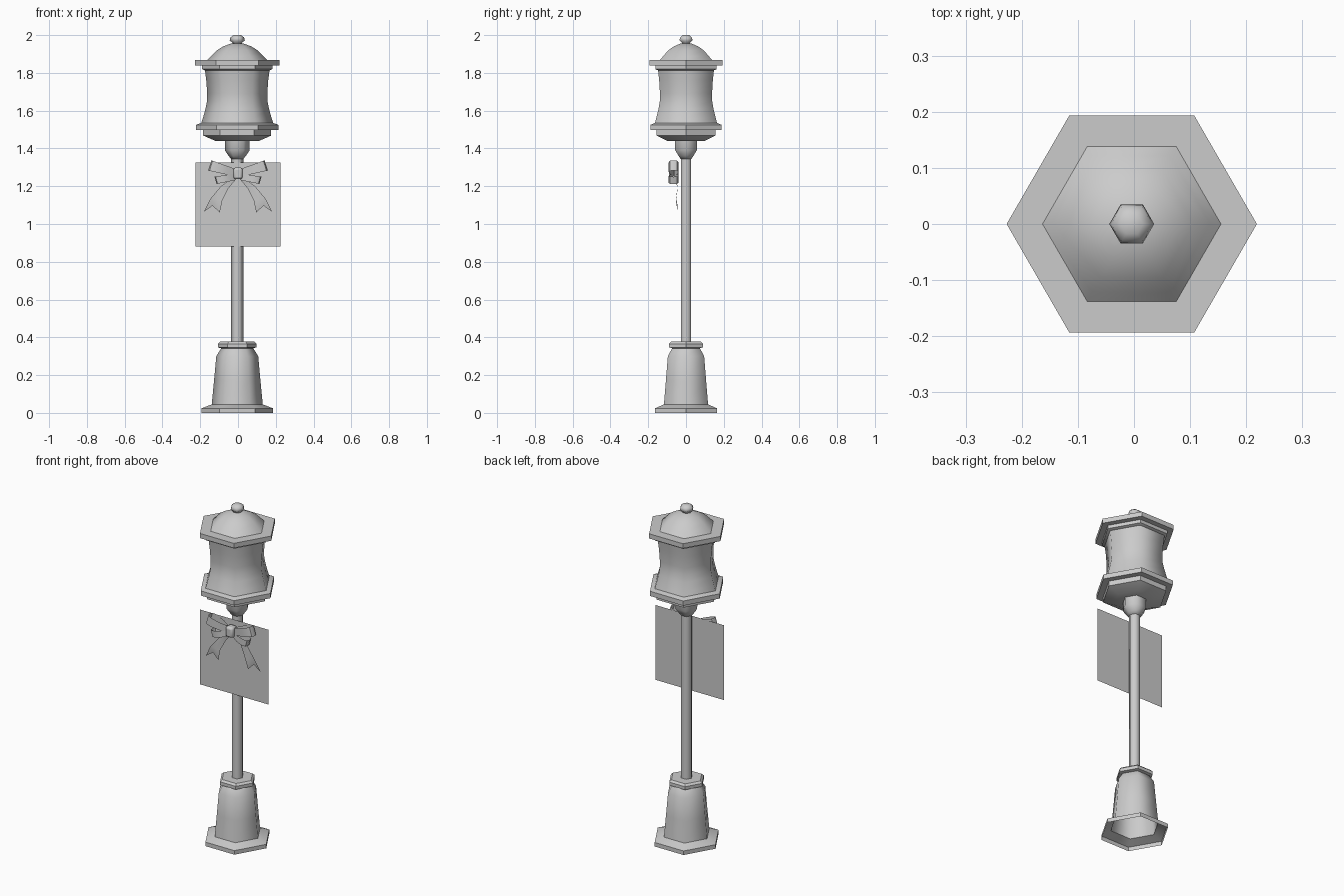
import bpy, math

cube = bpy.data.objects.get("Cube")
if cube:
    bpy.data.objects.remove(cube)

GREY = (0.6, 0.6, 0.6, 1)
mat = bpy.data.materials.new("plain_grey")
mat.use_nodes = True
mat.diffuse_color = GREY
mat.node_tree.nodes["Principled BSDF"].inputs["Base Color"].default_value = GREY
AXIS_X = -0.004


def make(name, verts, faces, angle):
    mesh = bpy.data.meshes.new(name)
    mesh.from_pydata(verts, [], faces)
    mesh.materials.append(mat)
    obj = bpy.data.objects.new(name, mesh)
    bpy.context.collection.objects.link(obj)
    bpy.ops.object.select_all(action="DESELECT")
    obj.select_set(True)
    bpy.context.view_layer.objects.active = obj
    bpy.ops.object.shade_smooth_by_angle(angle=math.radians(angle))
    return obj


def turned(name, profile, angle=30, bottom=True, top=True):
    """Six-sided lathe of (radius, height) pairs."""
    n = 6
    verts = [(AXIS_X + r * math.cos(i * math.tau / n), r * math.sin(i * math.tau / n), z)
             for r, z in profile for i in range(n)]
    faces = [(k * n + i, k * n + (i + 1) % n, (k + 1) * n + (i + 1) % n, (k + 1) * n + i)
             for k in range(len(profile) - 1) for i in range(n)]
    if bottom:
        faces.append(tuple(reversed(range(n))))
    if top:
        faces.append(tuple(range(len(verts) - n, len(verts))))
    return make(name, verts, faces, angle)


def strip(name, rows, side):
    """Ribbon made of rows of points, mirrored by side."""
    w = len(rows[0])
    verts = [(side * x, y, z) for row in rows for x, y, z in row]
    faces = [(k * w + i, k * w + i + 1, (k + 1) * w + i + 1, (k + 1) * w + i)
             for k in range(len(rows) - 1) for i in range(w - 1)]
    return make(name, verts, faces, 50)


def mix(a, b, t):
    return a + (b - a) * t


# Hollow pedestal
turned("base_plate", [(0.19, 0), (0.19, 0.024), (0.135, 0.045)], bottom=False, top=False)
turned("pedestal", [(0.135, 0.045), (0.123, 0.17), (0.111, 0.3), (0.085, 0.342)], 65, False, False)
turned("pedestal_collar", [(0.085, 0.342), (0.103, 0.347), (0.103, 0.366), (0.09, 0.377)])

# Post and neck
turned("post", [(0.032, 0.37), (0.032, 1.38)], 65)
turned("neck", [(0.033, 1.345), (0.045, 1.36), (0.066, 1.39), (0.066, 1.44), (0.07, 1.46)], 65)

# Lantern
turned("lantern_underside", [(0.115, 1.44), (0.18, 1.468), (0.18, 1.5)])
turned("lantern_lower_plate", [(0.218, 1.497), (0.218, 1.525), (0.19, 1.535)])
turned("lantern_body", [(0.19, 1.535), (0.182, 1.56), (0.168, 1.61), (0.16, 1.65), (0.159, 1.69),
                        (0.164, 1.76), (0.171, 1.815)], 65)
turned("lantern_upper_step", [(0.163, 1.81), (0.187, 1.82), (0.187, 1.845)])
turned("roof_plate", [(0.223, 1.84), (0.223, 1.868)])
turned("roof_dome", [(0.16, 1.867), (0.14, 1.888), (0.11, 1.918), (0.075, 1.94), (0.035, 1.955)], 65)
turned("finial", [(0.022, 1.95), (0.026, 1.96), (0.04, 1.972), (0.036, 1.988), (0.02, 2.0)], 65)

# Square sign panel
make("sign_panel", [(-0.225, -0.035, 0.88), (0.225, -0.035, 0.88),
                    (0.225, -0.035, 1.325), (-0.225, -0.035, 1.325)], [(0, 1, 2, 3)], 30)

# Bow: teardrop loops as (distance outward, depth)
LOOP = [(0, -0.063), (0.35, -0.083), (0.75, -0.092), (0.95, -0.085), (1, -0.067),
        (0.95, -0.047), (0.75, -0.039), (0.35, -0.046), (0, -0.063)]


def loop(name, inner, outer, side):
    rows = [[(mix(a[0], b[0], t), y, mix(a[1], b[1], t)) for a, b in zip(inner, outer)]
            for t, y in LOOP]
    strip(name, rows, side)


TAIL_LEFT = [(0.03, 1.245), (0.09, 1.2), (0.145, 1.135), (0.18, 1.065)]
TAIL_RIGHT = [(0.008, 1.24), (0.05, 1.19), (0.083, 1.125), (0.097, 1.06)]
TAIL_DEPTH = [-0.058, -0.044, -0.053, -0.044]
for side, label in ((1, "left"), (-1, "right")):
    loop(f"bow_upper_loop_{label}", [(0.015, 1.252), (0.015, 1.292)],
         [(0.158, 1.283), (0.141, 1.337)], side)
    loop(f"bow_lower_loop_{label}", [(0.015, 1.232), (0.015, 1.268)],
         [(0.113, 1.212), (0.124, 1.25)], side)
    rows = []
    for a, b, y in zip(TAIL_LEFT, TAIL_RIGHT, TAIL_DEPTH):
        notch = 0.035 if a is TAIL_LEFT[-1] else 0
        rows.append([(a[0], y, a[1]),
                     (mix(a[0], b[0], 0.55), y, mix(a[1], b[1], 0.55) + notch),
                     (b[0], y, b[1])])
    strip(f"bow_tail_{label}", rows, side)

# Bow knot
bpy.ops.mesh.primitive_cube_add(size=1, location=(0, -0.064, 1.268))
knot = bpy.context.object
knot.name = "bow_knot"
knot.scale = (0.048, 0.05, 0.062)
bpy.ops.object.transform_apply(location=False, rotation=False, scale=True)
knot.data.materials.append(mat)
bevel = knot.modifiers.new("rounding", "BEVEL")
bevel.width = 0.012
bevel.segments = 2
bpy.ops.object.shade_smooth_by_angle(angle=math.radians(50))
